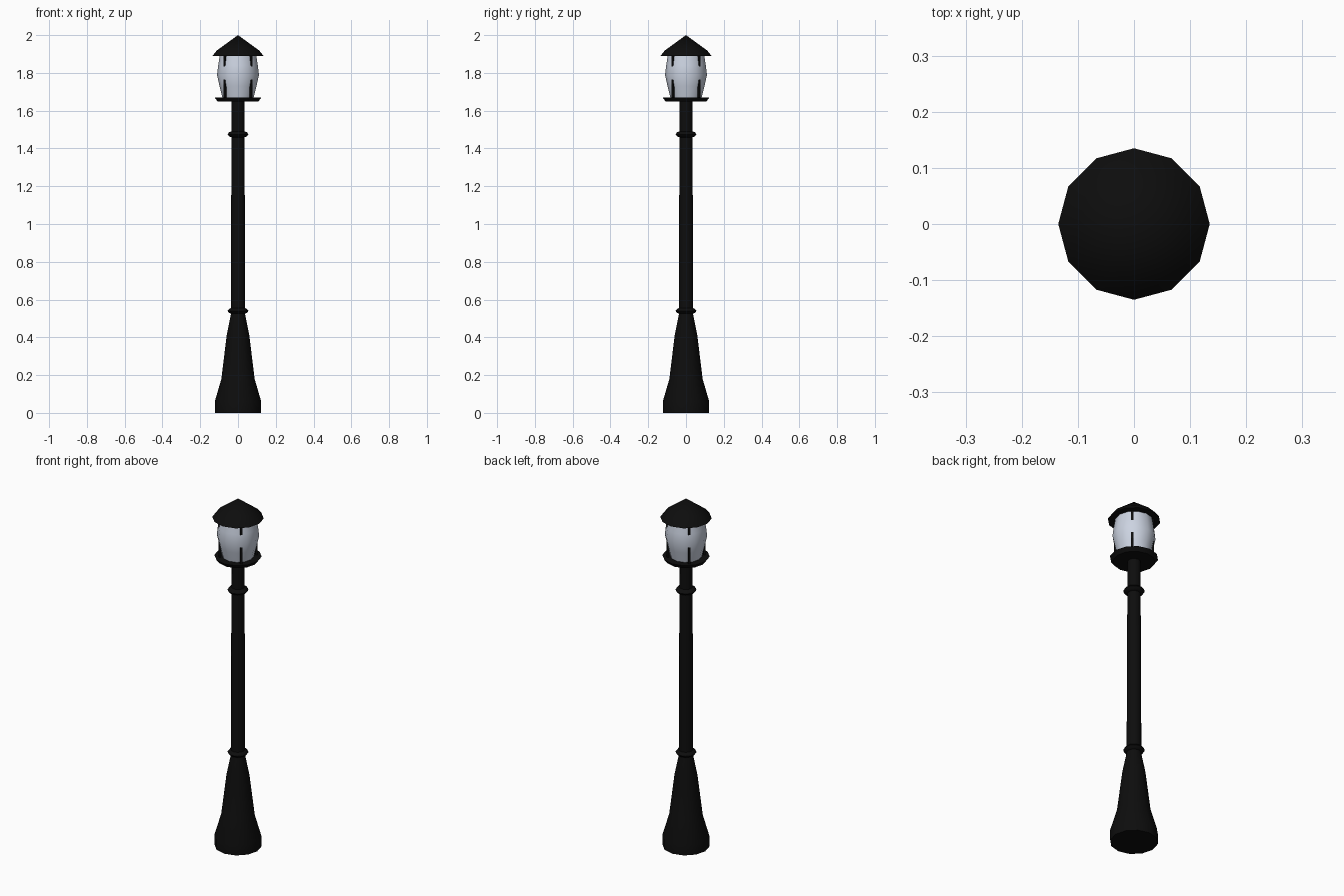
import bpy, bmesh, math

if "Cube" in bpy.data.objects:
    bpy.data.objects.remove(bpy.data.objects["Cube"])

SIDES = 12


def material(name, rgb):
    m = bpy.data.materials.new(name)
    m.diffuse_color = (*rgb, 1)
    m.use_nodes = True
    m.node_tree.nodes["Principled BSDF"].inputs["Base Color"].default_value = m.diffuse_color
    return m


black = material("black iron", (0.004, 0.004, 0.004))
frost = material("frosted glass", (0.60, 0.65, 0.75))


def finish(name, bm, mat, angle=None):
    bmesh.ops.recalc_face_normals(bm, faces=bm.faces)
    me = bpy.data.meshes.new(name)
    bm.to_mesh(me)
    bm.free()
    me.materials.append(mat)
    ob = bpy.data.objects.new(name, me)
    bpy.context.collection.objects.link(ob)
    if angle:
        bpy.ops.object.select_all(action='DESELECT')
        ob.select_set(True)
        bpy.context.view_layer.objects.active = ob
        bpy.ops.object.shade_smooth_by_angle(angle=math.radians(angle))
    return ob


def lathe(name, profile, mat, angle=35):
    """Spin a (radius, height) profile around z and cap open ends."""
    bm = bmesh.new()
    rings = []
    for r, z in profile:
        if r == 0:
            rings.append([bm.verts.new((0, 0, z))] * SIDES)
        else:
            rings.append([bm.verts.new((r * math.cos(a), r * math.sin(a), z))
                          for a in (math.tau * i / SIDES for i in range(SIDES))])
    for lo, hi in zip(rings, rings[1:]):
        for i in range(SIDES):
            j = (i + 1) % SIDES
            bm.faces.new(dict.fromkeys((lo[i], lo[j], hi[j], hi[i])))
    for ring, (r, z) in ((rings[0], profile[0]), (rings[-1], profile[-1])):
        if r:
            bm.faces.new(ring)
    return finish(name, bm, mat, angle)


# Flared foot and tapering pole
lathe("foot", [(0.123, 0), (0.123, 0.06), (0.088, 0.18), (0.06, 0.41), (0.038, 0.52)], black)
lathe("pole", [(0.038, 0.5), (0.037, 0.9), (0.035, 1.3), (0.034, 1.66)], black)

# Collars around the pole
for name, z in (("lower_collar", 0.54), ("upper_collar", 1.475)):
    lathe(name, [(0.034, z - 0.016), (0.047, z - 0.011), (0.055, z),
                 (0.047, z + 0.011), (0.034, z + 0.016)], black, 60)

# Lantern tray, glass and roof
lathe("tray", [(0.108, 1.648), (0.124, 1.67)], black)
lathe("glass", [(0.083, 1.67), (0.098, 1.73), (0.111, 1.79), (0.105, 1.84), (0.096, 1.895)], frost, 60)
lathe("roof", [(0.135, 1.89), (0.113, 1.918), (0, 2.0)], black)

# Four slim bars on the diagonals of the lantern
for i in range(4):
    a = math.radians(45 + 90 * i)
    bm = bmesh.new()
    bmesh.ops.create_cube(bm, size=1)
    for v in bm.verts:
        r = 0.097 + v.co.x * 0.01
        t = v.co.y * 0.012
        v.co = (r * math.cos(a) - t * math.sin(a),
                r * math.sin(a) + t * math.cos(a), 1.78 + v.co.z * 0.225)
    finish("lantern_bar_%d" % (i + 1), bm, black)
